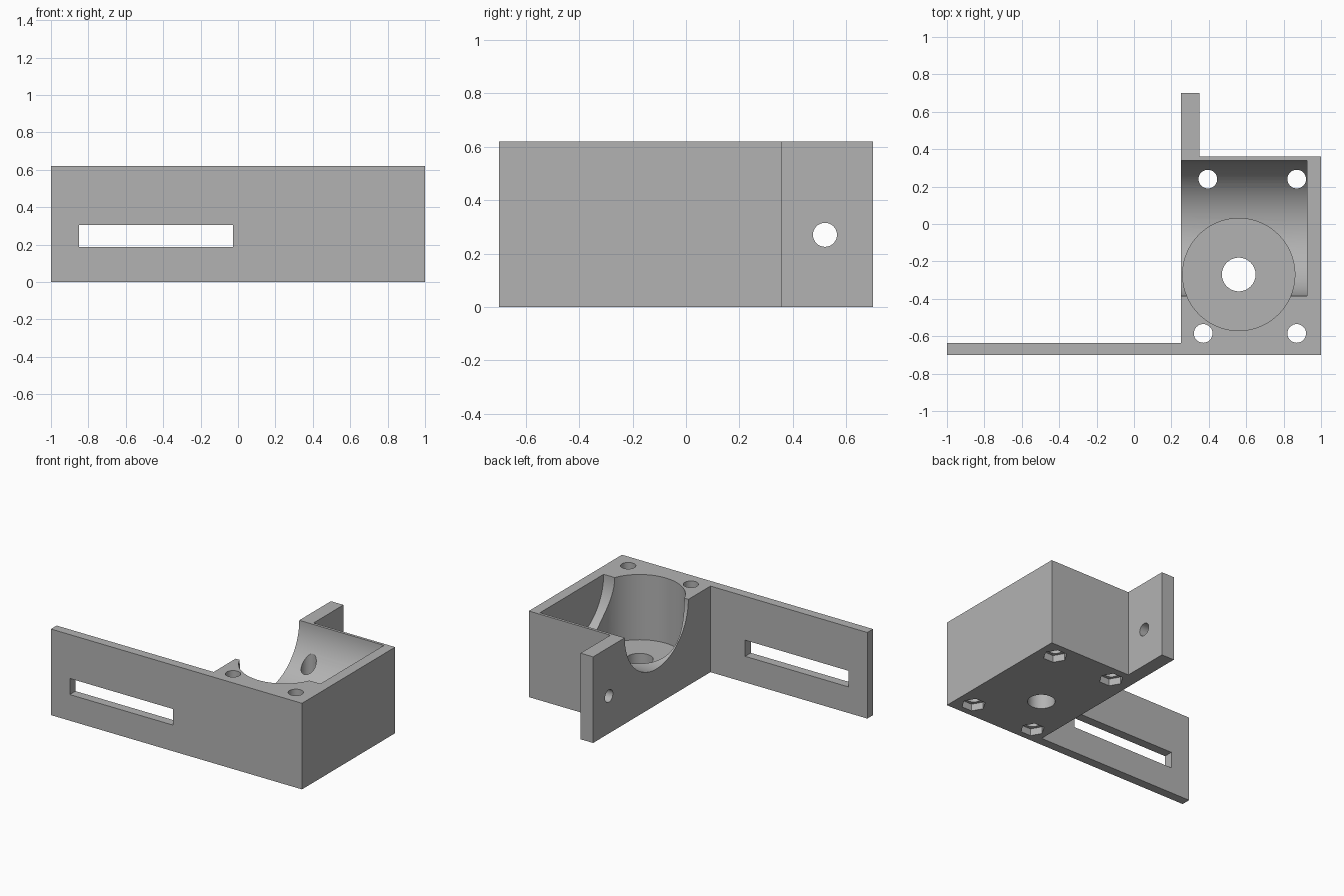
import bpy, bmesh, math
from mathutils import Matrix, Vector

cube = bpy.data.objects.get("Cube")
if cube:
    bpy.data.objects.remove(cube, do_unlink=True)

HEIGHT = 0.62

grey = bpy.data.materials.new("plain grey")
grey.use_nodes = True
colour = (0.45, 0.45, 0.45, 1)
grey.diffuse_color = colour
grey.node_tree.nodes["Principled BSDF"].inputs["Base Color"].default_value = colour


def add_object(name, bm):
    bmesh.ops.recalc_face_normals(bm, faces=bm.faces)
    mesh = bpy.data.meshes.new(name)
    bm.to_mesh(mesh)
    bm.free()
    mesh.materials.append(grey)
    obj = bpy.data.objects.new(name, mesh)
    bpy.context.collection.objects.link(obj)
    return obj


def box(name, low, high):
    low, high = Vector(low), Vector(high)
    bm = bmesh.new()
    size = Matrix.Diagonal((*(high - low), 1))
    bmesh.ops.create_cube(bm, size=1, matrix=Matrix.Translation((low + high) / 2) @ size)
    return add_object(name, bm)


def rod(name, start, end, radius, sides=64):
    """Prism or cylinder between two points."""
    start, end = Vector(start), Vector(end)
    axis = end - start
    turn = axis.to_track_quat('Z', 'Y').to_matrix().to_4x4()
    if abs(axis.normalized().z) > 0.99:
        turn = Matrix.Identity(4)
    bm = bmesh.new()
    bmesh.ops.create_cone(bm, cap_ends=True, segments=sides, radius1=radius, radius2=radius,
                          depth=axis.length, matrix=Matrix.Translation((start + end) / 2) @ turn)
    return add_object(name, bm)


def cut(target, cutter):
    cutter.hide_render = True
    mod = target.modifiers.new("cut", 'BOOLEAN')
    mod.operation = 'DIFFERENCE'
    mod.solver = 'EXACT'
    mod.object = cutter
    bpy.context.view_layer.objects.active = target
    bpy.ops.object.modifier_apply(modifier=mod.name)
    bpy.data.objects.remove(cutter, do_unlink=True)


# Body: block, long side plate and short rear tab in one extruded outline
outline = [(-1, -0.7), (1, -0.7), (1, 0.36), (0.35, 0.36), (0.35, 0.7),
           (0.25, 0.7), (0.25, -0.635), (-1, -0.635)]
bm = bmesh.new()
base = bm.faces.new([bm.verts.new((x, y, 0)) for x, y in outline])
top = bmesh.ops.extrude_face_region(bm, geom=[base])["geom"]
bmesh.ops.translate(bm, vec=(0, 0, HEIGHT), verts=[v for v in top if isinstance(v, bmesh.types.BMVert)])
body = add_object("mounting_bracket", bm)

# Horizontal trough, open on one end, and the round vertical well
cut(body, rod("trough", (0.1, -0.022, HEIGHT), (0.925, -0.022, HEIGHT), 0.362, 96))
cut(body, rod("well", (0.56, -0.27, 0.15), (0.56, -0.27, 0.9), 0.3, 96))
cut(body, rod("shaft_hole", (0.56, -0.27, -0.1), (0.56, -0.27, 0.4), 0.09))

# Bolt holes with hexagonal nut pockets underneath
for x, y in [(0.37, -0.585), (0.87, -0.585), (0.395, 0.24), (0.87, 0.24)]:
    cut(body, rod("bolt_hole", (x, y, -0.1), (x, y, 0.9), 0.05, 32))
    # first corner of the hexagon points along x
    pocket = rod("nut_pocket", (x, y, -0.05), (x, y, 0.05), 0.08, 6)
    first = pocket.data.vertices[0].co
    angle = math.atan2(first.y - y, first.x - x)
    centre = Matrix.Translation((x, y, 0))
    pocket.data.transform(centre @ Matrix.Rotation(-angle, 4, 'Z') @ centre.inverted())
    cut(body, pocket)

# Tab hole and plate slot
cut(body, rod("tab_hole", (0.2, 0.52, 0.27), (0.45, 0.52, 0.27), 0.045, 32))
cut(body, box("plate_slot", (-0.85, -0.8, 0.188), (-0.027, -0.55, 0.304)))

# Smooth round walls, crisp edges
bpy.ops.object.select_all(action='DESELECT')
body.select_set(True)
bpy.context.view_layer.objects.active = body
bpy.ops.object.shade_smooth_by_angle(angle=math.radians(30))
